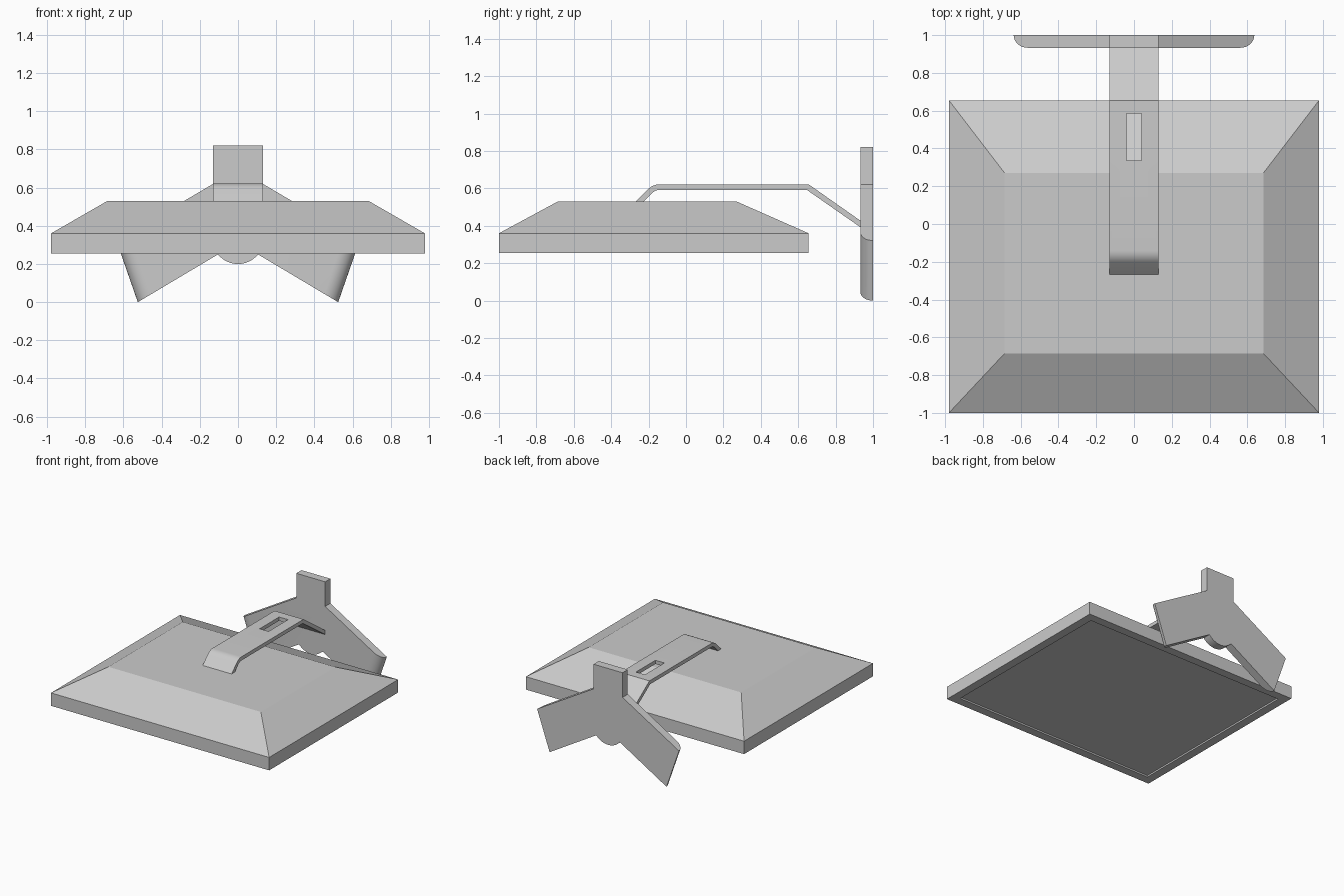
import bpy, bmesh
from math import sin, cos, pi, atan2, radians
from mathutils import Vector

if "Cube" in bpy.data.objects:
    bpy.data.objects.remove(bpy.data.objects["Cube"])


def loft(name, rings, smooth=False):
    """Skin a stack of equal-length rings and cap both ends."""
    bm = bmesh.new()
    loops = [[bm.verts.new(p) for p in ring] for ring in rings]
    n = len(loops[0])
    for a, b in zip(loops, loops[1:]):
        for i in range(n):
            j = (i + 1) % n
            bm.faces.new((a[i], a[j], b[j], b[i]))
    bm.faces.new(loops[0][::-1])
    bm.faces.new(loops[-1])
    bmesh.ops.recalc_face_normals(bm, faces=bm.faces)
    mesh = bpy.data.meshes.new(name)
    bm.to_mesh(mesh)
    bm.free()
    obj = bpy.data.objects.new(name, mesh)
    bpy.context.collection.objects.link(obj)
    if smooth:
        activate(obj)
        bpy.ops.object.shade_smooth_by_angle(angle=radians(25))
    return obj


def activate(obj):
    bpy.ops.object.select_all(action='DESELECT')
    obj.select_set(True)
    bpy.context.view_layer.objects.active = obj


def rect(x, y0, y1, z):
    return [(-x, y0, z), (x, y0, z), (x, y1, z), (-x, y1, z)]


# Display panel: recessed screen below, bezel, straight rim, sloped back shell
B = 0.07
loft("display_panel", [
    rect(0.98 - B, -1 + B, 0.655 - B, 0.268),
    rect(0.98 - B, -1 + B, 0.655 - B, 0.255),
    rect(0.98, -1, 0.655, 0.255),
    rect(0.98, -1, 0.655, 0.36),
    rect(0.685, -0.685, 0.27, 0.53),
])

# Support arm: bent strip, rounded at the panel end
def bend(r):
    return [(-0.14 - r * sin(a), 0.535 + r * cos(a))
            for a in (radians(45) * i / 6 for i in range(7))]

outer = [(0.94, 0.422), (0.655, 0.622)] + bend(0.087) + [(-0.277, 0.52)]
inner = [(-0.235, 0.52)] + bend(0.057)[::-1] + [(0.646, 0.592), (0.94, 0.387)]
profile = outer + inner
arm = loft("support_arm", [[(x, y, z) for y, z in profile] for x in (-0.13, 0.13)])

# Cable slot through the arm
cutter = loft("slot_cutter", [rect(0.04, 0.335, 0.585, z) for z in (0.56, 0.66)])
cutter.hide_render = True
mod = arm.modifiers.new("slot", 'BOOLEAN')
mod.operation = 'DIFFERENCE'
mod.solver = 'EXACT'
mod.object = cutter
activate(arm)
bpy.ops.object.modifier_apply(modifier=mod.name)
bpy.data.objects.remove(cutter, do_unlink=True)
bpy.ops.object.shade_smooth_by_angle(angle=radians(25))


# Stand base: neck, two splayed feet and a round boss, foot ends rounded over
def base_ring(y, inset):
    shoulder, tip_top = Vector((0.13, 0.62)), Vector((0.637, 0.321))
    crotch, tip_low = Vector((0.105, 0.25)), Vector((0.525, 0.0))
    half = [Vector((0.13, 0.82)), shoulder,
            tip_top + (shoulder - tip_top).normalized() * inset,
            tip_low + (crotch - tip_low).normalized() * inset]
    start = atan2(-0.085, 0.105)
    half += [Vector((0.135 * cos(a), 0.335 + 0.135 * sin(a)))
             for a in (start + (-pi / 2 - start) * i / 8 for i in range(9))]
    left = [Vector((-p.x, p.y)) for p in half[-2::-1]]
    return [(p.x, y, p.y) for p in half + left]


angles = [pi / 2 * i / 8 for i in range(9)]
loft("stand_base",
     [base_ring(1 - 0.067 * sin(a), 0.085 * (1 - cos(a))) for a in angles],
     smooth=True)
